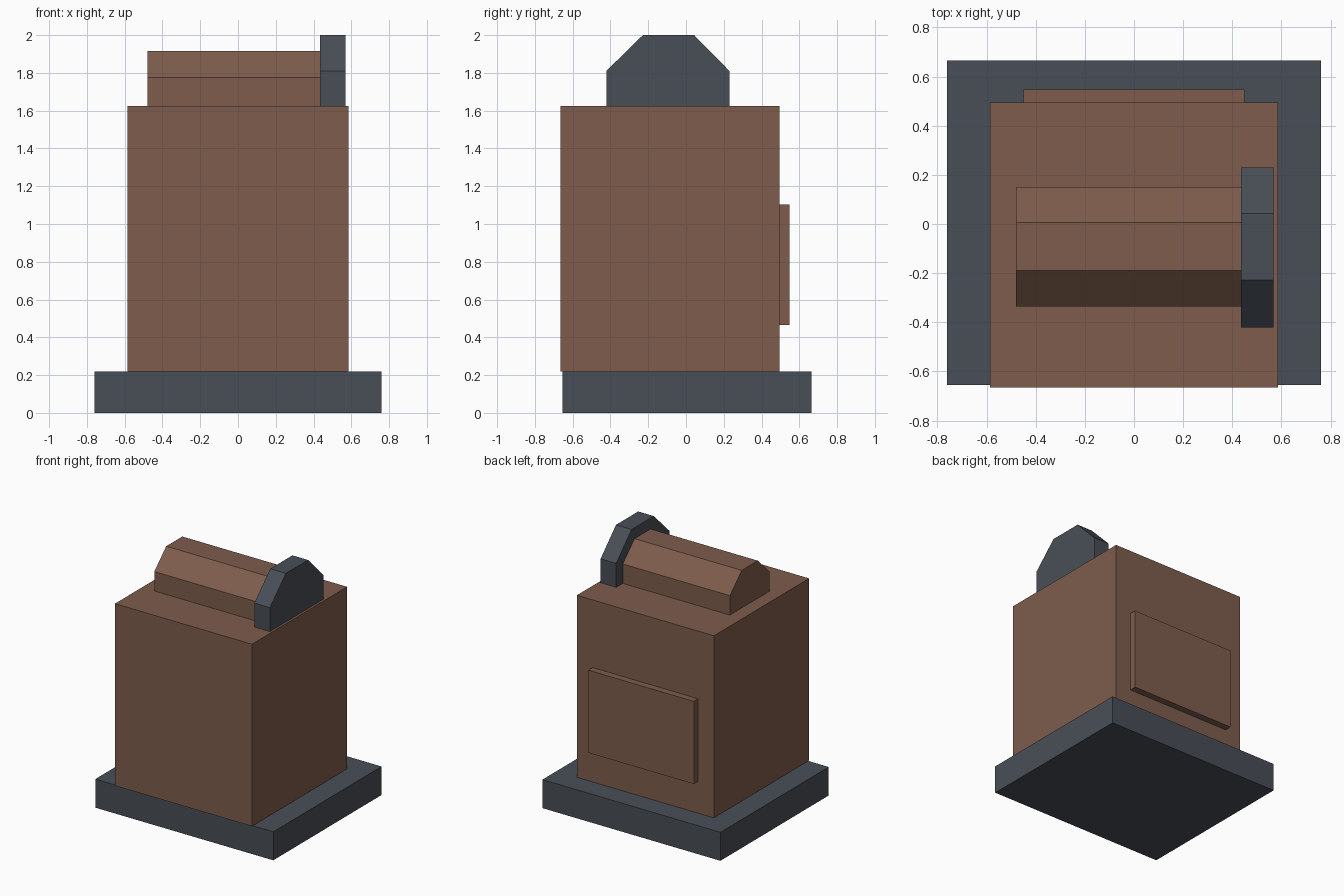
import bpy
import bmesh

default = bpy.data.objects.get("Cube")
if default:
    bpy.data.objects.remove(default, do_unlink=True)


def make_material(name, rgb):
    mat = bpy.data.materials.new(name)
    mat.use_nodes = True
    color = (*rgb, 1.0)
    mat.diffuse_color = color
    shader = mat.node_tree.nodes["Principled BSDF"]
    shader.inputs["Base Color"].default_value = color
    shader.inputs["Roughness"].default_value = 0.8
    return mat


def extrude_profile(name, profile, x_min, x_max, mat):
    """Extrude a closed (y, z) profile along x."""
    bm = bmesh.new()
    face = bm.faces.new([bm.verts.new((x_min, y, z)) for y, z in profile])
    extruded = bmesh.ops.extrude_face_region(bm, geom=[face])
    verts = [v for v in extruded["geom"] if isinstance(v, bmesh.types.BMVert)]
    bmesh.ops.translate(bm, verts=verts, vec=(x_max - x_min, 0, 0))
    bmesh.ops.recalc_face_normals(bm, faces=bm.faces)
    mesh = bpy.data.meshes.new(name)
    bm.to_mesh(mesh)
    bm.free()
    mesh.materials.append(mat)
    obj = bpy.data.objects.new(name, mesh)
    bpy.context.collection.objects.link(obj)
    return obj


def box(name, x, y, z, mat):
    profile = [(y[0], z[0]), (y[1], z[0]), (y[1], z[1]), (y[0], z[1])]
    return extrude_profile(name, profile, x[0], x[1], mat)


def chamfered_bar(name, x, y, z, shoulder, flat, mat):
    """Bar with upright sides up to the shoulder, then slopes to a flat top."""
    profile = [(y[0], z[0]), (y[1], z[0]), (y[1], shoulder),
               (flat[1], z[1]), (flat[0], z[1]), (y[0], shoulder)]
    return extrude_profile(name, profile, x[0], x[1], mat)


brown = make_material("warm brown", (0.208, 0.108, 0.073))
slate = make_material("slate grey", (0.066, 0.077, 0.095))

# Plinth and main block
box("base_plinth", (-0.76, 0.76), (-0.655, 0.665), (0, 0.22), slate)
box("main_body", (-0.585, 0.585), (-0.665, 0.495), (0.22, 1.625), brown)

# Raised panel on the back
box("back_panel", (-0.45, 0.45), (0.495, 0.548), (0.465, 1.103), brown)

# Housing on top with its larger end cap
chamfered_bar("top_housing", (-0.48, 0.435), (-0.335, 0.15), (1.625, 1.915),
              1.775, (-0.19, 0.006), brown)
chamfered_bar("housing_end_cap", (0.435, 0.568), (-0.422, 0.23), (1.625, 2.0),
              1.81, (-0.228, 0.043), slate)
